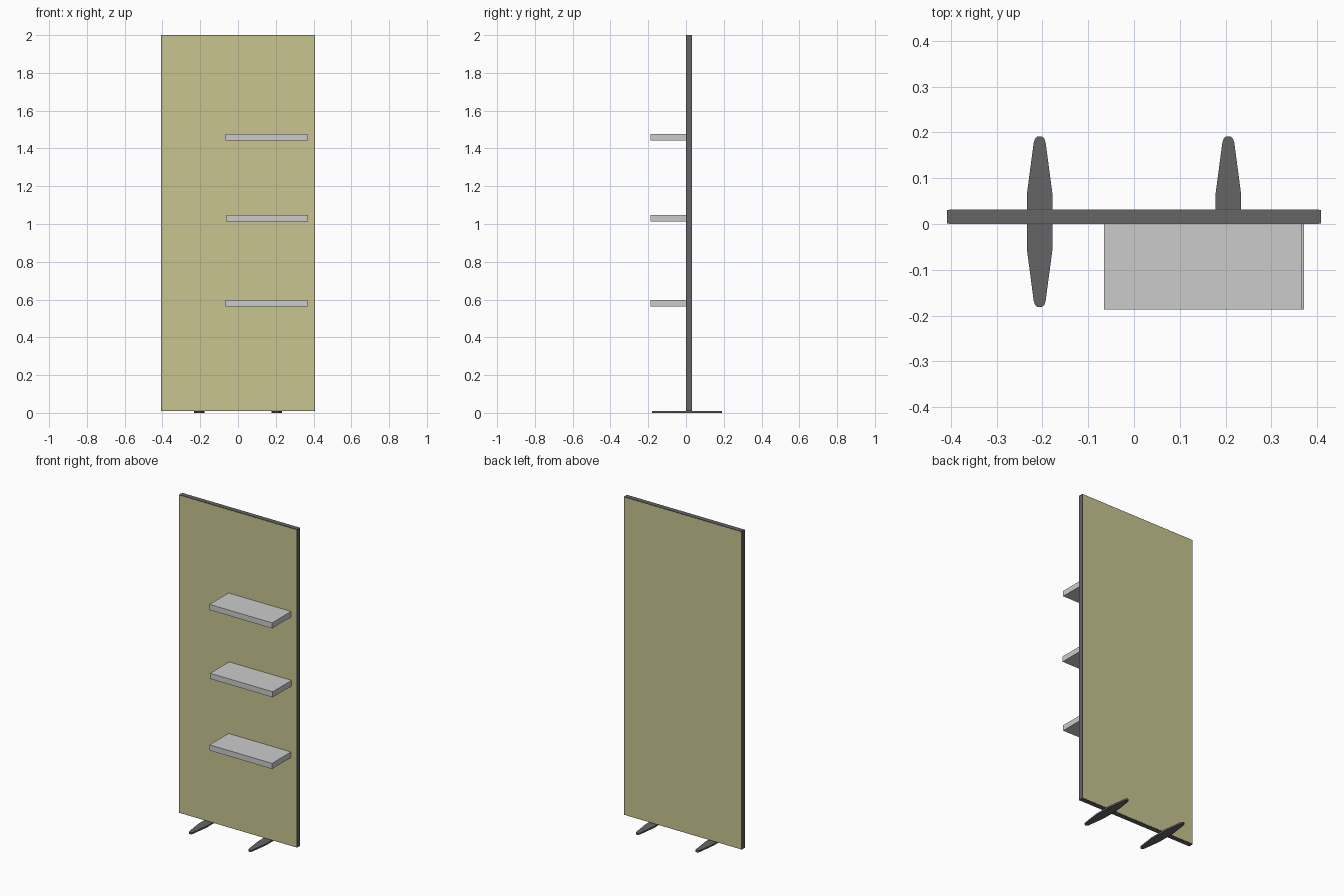
import bpy, bmesh

if "Cube" in bpy.data.objects:
    bpy.data.objects.remove(bpy.data.objects["Cube"])


def material(name, rgb):
    m = bpy.data.materials.new(name)
    m.diffuse_color = (*rgb, 1.0)
    m.use_nodes = True
    m.node_tree.nodes["Principled BSDF"].inputs["Base Color"].default_value = m.diffuse_color
    return m


dark = material("dark_metal", (0.13, 0.13, 0.13))
khaki = material("khaki_cloth", (0.58, 0.56, 0.28))


def add_object(name, bm, mat=None):
    bmesh.ops.recalc_face_normals(bm, faces=bm.faces)
    me = bpy.data.meshes.new(name)
    bm.to_mesh(me)
    bm.free()
    if mat:
        me.materials.append(mat)
    ob = bpy.data.objects.new(name, me)
    bpy.context.collection.objects.link(ob)
    return ob


def box(name, lo, hi, mat=None):
    bm = bmesh.new()
    bmesh.ops.create_cube(bm, size=1.0)
    for v in bm.verts:
        v.co = [lo[i] + (v.co[i] + 0.5) * (hi[i] - lo[i]) for i in range(3)]
    return add_object(name, bm, mat)


def foot(name, cx, cy, z0, z1):
    # quarter outline of the tapered blade, mirrored to all four quadrants
    quarter = [(0.028, 0.06), (0.013, 0.173), (0.010, 0.182), (0.005, 0.186)]
    half = quarter + [(-x, y) for x, y in reversed(quarter)]
    outline = half + [(-x, -y) for x, y in half]
    bm = bmesh.new()
    face = bm.faces.new([bm.verts.new((cx + x, cy + y, z0)) for x, y in outline])
    ext = bmesh.ops.extrude_face_region(bm, geom=[face])
    top = [g for g in ext["geom"] if isinstance(g, bmesh.types.BMVert)]
    bmesh.ops.translate(bm, verts=top, vec=(0, 0, z1 - z0))
    return add_object(name, bm, dark)


# Panel frame with a cloth skin on each side
box("panel_frame", (-0.408, 0.001, 0.01), (0.408, 0.031, 2.0), dark)
box("front_skin", (-0.404, 0.0, 0.013), (0.404, 0.002, 1.997), khaki)
box("back_skin", (-0.404, 0.030, 0.013), (0.404, 0.032, 1.997), khaki)

# Shelves (the middle one sits slightly to the right)
for name, x, z in (("lower_shelf", -0.066, 0.563),
                   ("middle_shelf", -0.062, 1.012),
                   ("upper_shelf", -0.066, 1.442)):
    box(name, (x, -0.187, z), (x + 0.433, 0.0, z + 0.035))

# Floor feet
for name, x in (("left_foot", -0.206), ("right_foot", 0.206)):
    foot(name, x, 0.005, 0.0, 0.01)
